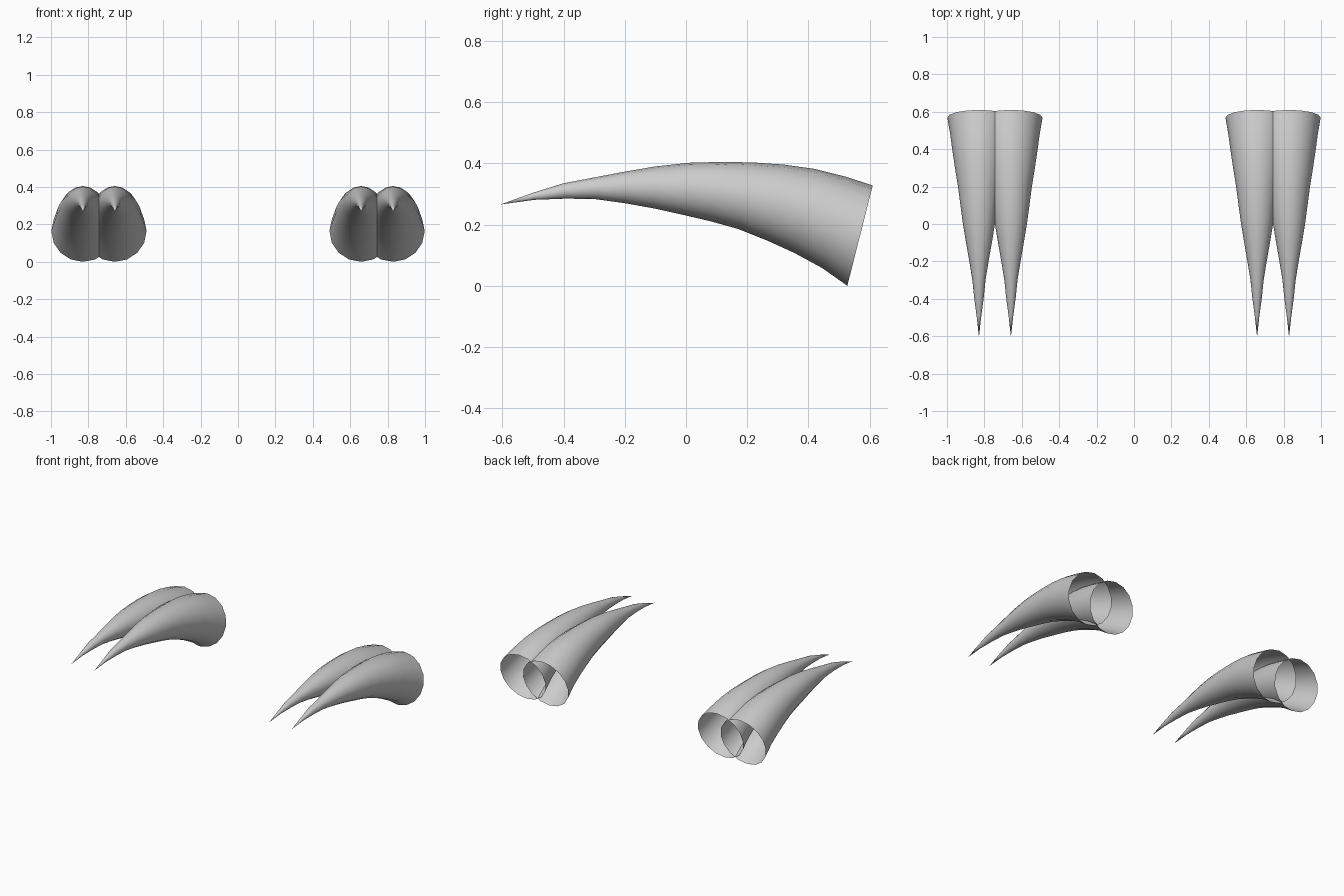
import bpy, bmesh, math
from mathutils import Vector

cube = bpy.data.objects.get("Cube")
if cube:
    bpy.data.objects.remove(cube, do_unlink=True)

grey = bpy.data.materials.new("claw_grey")
grey.use_nodes = True
COLOUR = (0.6, 0.6, 0.6, 1)
grey.diffuse_color = COLOUR
grey.node_tree.nodes["Principled BSDF"].inputs["Base Color"].default_value = COLOUR

SIDES = 16
TIP = Vector((0, -0.605, 0.266))
# Upper and lower edge (y, z) of each ring, from tip to open root
RINGS = [
    ((-0.50, 0.304), (-0.495, 0.281)),
    ((-0.40, 0.335), (-0.39, 0.285)),
    ((-0.30, 0.354), (-0.295, 0.283)),
    ((-0.20, 0.373), (-0.20, 0.270)),
    ((-0.10, 0.390), (-0.105, 0.253)),
    ((0.01, 0.402), (-0.01, 0.232)),
    ((0.12, 0.405), (0.08, 0.211)),
    ((0.22, 0.403), (0.17, 0.186)),
    ((0.32, 0.396), (0.265, 0.148)),
    ((0.42, 0.382), (0.355, 0.107)),
    ((0.52, 0.357), (0.445, 0.058)),
    ((0.61, 0.328), (0.527, 0.0)),
]


def claw(name, x):
    """Curved hollow claw, pointed in front and open at the back."""
    bm = bmesh.new()
    tip = bm.verts.new(TIP)
    loops = []
    for upper, lower in RINGS:
        top, bottom = Vector((0, *upper)), Vector((0, *lower))
        centre, up = (top + bottom) / 2, (top - bottom) / 2
        side = Vector((up.length, 0, 0))
        angles = [2 * math.pi * i / SIDES for i in range(SIDES)]
        loops.append([bm.verts.new(centre + up * math.cos(a) + side * math.sin(a))
                      for a in angles])
    for i in range(SIDES):
        j = (i + 1) % SIDES
        bm.faces.new((tip, loops[0][i], loops[0][j]))
        for a, b in zip(loops, loops[1:]):
            bm.faces.new((a[i], b[i], b[j], a[j]))
    bm.normal_update()
    # Make the skin face outward
    if sum(f.normal.dot(Vector((f.calc_center_median().x, 0, 0))) for f in bm.faces) < 0:
        bmesh.ops.reverse_faces(bm, faces=bm.faces[:])
    for f in bm.faces:
        f.smooth = True
    mesh = bpy.data.meshes.new(name)
    bm.to_mesh(mesh)
    bm.free()
    mesh.materials.append(grey)
    ob = bpy.data.objects.new(name, mesh)
    ob.location.x = x
    bpy.context.collection.objects.link(ob)


# A pair of overlapping claws on each side
for side_name, sign in (("left", 1), ("right", -1)):
    claw(side_name + "_outer_claw", sign * 0.829)
    claw(side_name + "_inner_claw", sign * 0.658)
